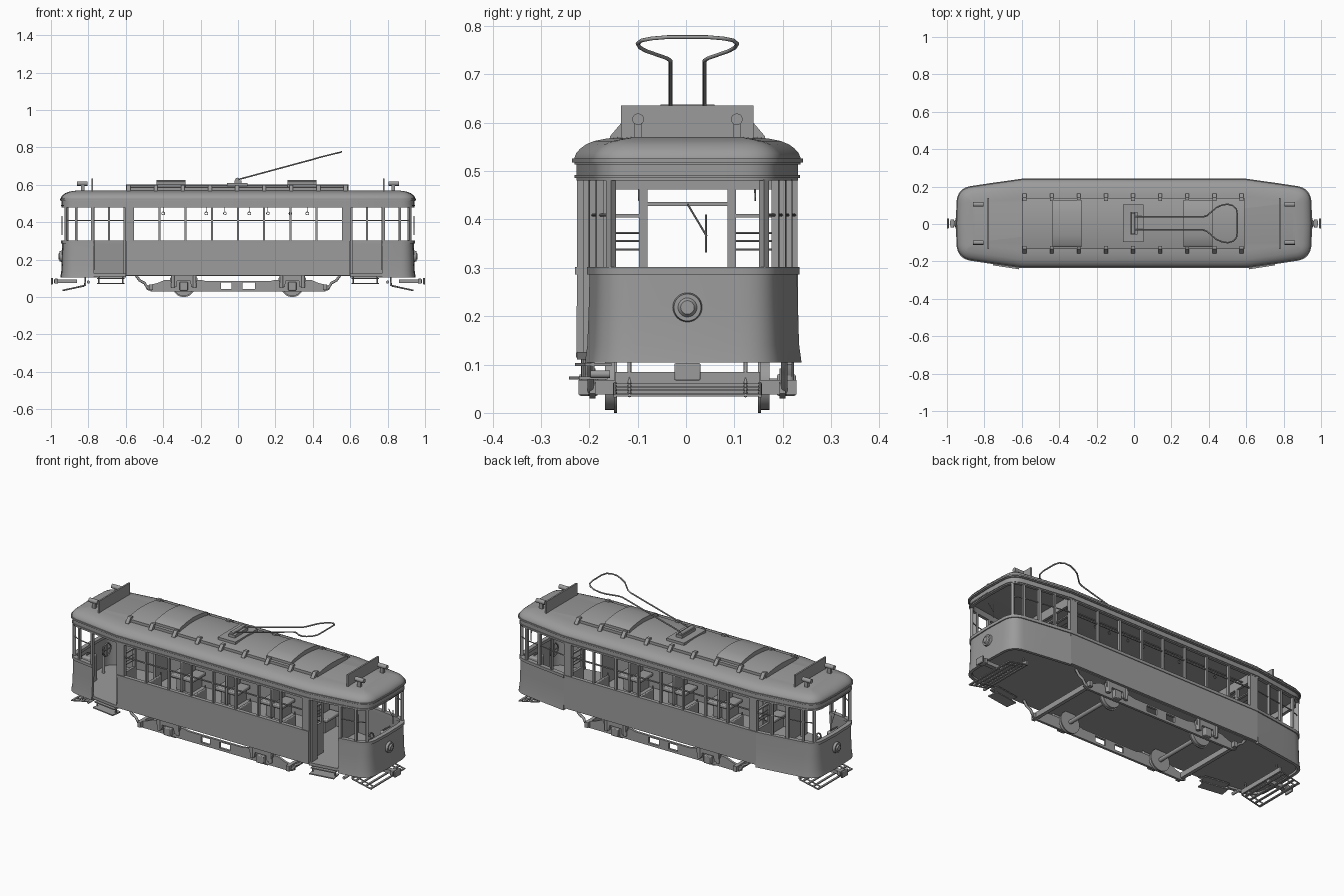
import bpy, bmesh, math
from mathutils import Vector, Matrix

if "Cube" in bpy.data.objects:
    bpy.data.objects.remove(bpy.data.objects["Cube"])

GREY = bpy.data.materials.new("dark_grey")
GREY.diffuse_color = (.33, .33, .33, 1)
GREY.use_nodes = True
GREY.node_tree.nodes["Principled BSDF"].inputs["Base Color"].default_value = GREY.diffuse_color


def finish(bm, name):
    bmesh.ops.recalc_face_normals(bm, faces=bm.faces)
    me = bpy.data.meshes.new(name)
    bm.to_mesh(me)
    bm.free()
    ob = bpy.data.objects.new(name, me)
    bpy.context.collection.objects.link(ob)
    return ob


def box(name, c, s, rz=0, bevel=0):
    bm = bmesh.new()
    m = Matrix.Translation(c) @ Matrix.Rotation(rz, 4, 'Z')
    bmesh.ops.create_cube(bm, size=1, matrix=m @ Matrix.Diagonal((*s, 1)))
    ob = finish(bm, name)
    if bevel:
        b = ob.modifiers.new("bevel", 'BEVEL')
        b.width, b.segments = bevel, 2
    return ob


def span(name, x, y, z, **k):
    """Box given by its ranges."""
    r = (x, y, z)
    return box(name, [(a + b) / 2 for a, b in r], [abs(b - a) for a, b in r], **k)


def rod(name, a, b, r, r2=None, n=16):
    a, b = Vector(a), Vector(b)
    bm = bmesh.new()
    m = Matrix.Translation((a + b) / 2) @ (b - a).to_track_quat('Z', 'Y').to_matrix().to_4x4()
    bmesh.ops.create_cone(bm, cap_ends=True, segments=n, radius1=r,
                          radius2=r if r2 is None else r2, depth=(b - a).length, matrix=m)
    return finish(bm, name)


def tube(name, pts, r, closed=False):
    cu = bpy.data.curves.new(name, 'CURVE')
    cu.dimensions, cu.bevel_depth, cu.bevel_resolution = '3D', r, 2
    sp = cu.splines.new('POLY')
    sp.points.add(len(pts) - 1)
    for p, q in zip(sp.points, pts):
        p.co = (*q, 1)
    sp.use_cyclic_u, cu.use_fill_caps = closed, True
    bpy.context.collection.objects.link(bpy.data.objects.new(name, cu))


def prism(name, pts, a0, a1, along_x=False):
    """Outline in x,z pushed along y, or outline in y,z pushed along x."""
    bm = bmesh.new()
    a, b = [[bm.verts.new((t, u, z) if along_x else (u, t, z)) for u, z in pts] for t in (a0, a1)]
    bm.faces.new(a)
    bm.faces.new(b)
    for i in range(len(pts)):
        j = (i + 1) % len(pts)
        bm.faces.new((a[i], a[j], b[j], b[i]))
    return finish(bm, name)


def band(name, path, sec, closed=False, cap=False):
    """Sweep a section of (outward offset, z) along a plan path; cap makes a lofted solid."""
    n, m, bm, rows = len(path), len(sec), bmesh.new(), []
    P = [Vector(p) for p in path]
    for i in range(n):
        a = P[i] - P[i - 1] if closed or i else P[1] - P[0]
        b = P[(i + 1) % n] - P[i] if closed or i < n - 1 else a
        na, nb = Vector((a.y, -a.x)).normalized(), Vector((b.y, -b.x)).normalized()
        o = (na + nb) / (1 + na.dot(nb))
        rows.append([bm.verts.new((*(P[i] + o * d), z)) for d, z in sec])
    for i in range(n if closed else n - 1):
        for j in range(m - 1 if cap else m):
            r, s, k = rows[i], rows[(i + 1) % n], (j + 1) % m
            bm.faces.new((r[j], s[j], s[k], r[k]))
    if cap:
        bm.faces.new([r[0] for r in rows])
        bm.faces.new([r[-1] for r in rows])
    elif not closed:
        bm.faces.new(rows[0])
        bm.faces.new(rows[-1])
    return finish(bm, name)


# Plan outline: straight sides, tapered cabs, rounded corners
Q = [(0.6, .228), (0.77, .204), (0.87, .189)]
for i in range(1, 9):
    t = i / 8
    Q.append(((1-t)**2*.87 + 2*t*(1-t)*.936 + t*t*.938, (1-t)**2*.189 + 2*t*(1-t)*.179 + t*t*.11))
Q.append((.942, 0))
END = [(x, -y) for x, y in Q] + Q[-2::-1]
MIR = [(-x, y) for x, y in reversed(END)]
RING = END + MIR
SIDES = {"front": [(-.6, -.228), (.6, -.228)], "back": [(.6, .228), (-.6, .228)]}
ENDS = {"right": END[1:], "left": MIR[:-1]}

# Body shell
for k, p in SIDES.items():
    band(k + "_side_panel", p, [(0, .3), (.002, .115), (-.014, .115), (-.014, .3)])
    band(k + "_belt_rail", p, [(.004, .302), (.004, .286), (-.018, .286), (-.018, .302)])
for k, p in ENDS.items():
    band(k + "_cab_panel", p, [(-.002, .3), (0, .22), (.003, .14), (.008, .104), (-.008, .104), (-.016, .3)])
    band(k + "_cab_belt_rail", p, [(.004, .302), (.004, .286), (-.02, .286), (-.02, .302)])
band("letter_board", RING, [(.001, .516), (.001, .48), (-.015, .48), (-.015, .516)], closed=True)
band("drip_moulding", RING, [(.005, .492), (.005, .486), (-.01, .486), (-.01, .492)], closed=True)
band("floor", RING, [(-.012, .112), (-.012, .126)], closed=True, cap=True)

# Roof
band("roof", RING, [(-.01, .512), (.006, .514), (.006, .527), (.002, .537), (-.006, .546),
                    (-.018, .555), (-.035, .562), (-.06, .567), (-.085, .57)], closed=True, cap=True)
band("gutter", RING, [(.011, .518), (.011, .526), (.0, .526), (.0, .518)], closed=True)

# Window posts and transoms of the saloon
for s in (-1, 1):
    for x in [-.42, -.28, -.14, 0, .14, .28, .42]:
        span("window_post", (x - .005, x + .005), (s*.227, s*.211), (.3, .482))
    for x in (-.58, .58):
        span("saloon_pillar", (x - .023, x + .023), (s*.228, s*.206), (.3, .482))
    span("window_transom", (-.56, .56), (s*.222, s*.215), (.406, .412))

for sx in (-1, 1):
    # Cab posts and transoms
    for sy in (-1, 1):
        a = -sx * sy * .15
        for x, y, w in [(.776, .196, .016), (.865, .182, .012)] + ([(.69, .209, .01)] if sy > 0 else []):
            box("cab_post", (sx*x, sy*y, .391), (w, .015, .184), rz=a)
        box("corner_post", (sx*.916, sy*.158, .391), (.014, .016, .184), rz=sx*sy*-.8)
        x0 = .775 if sy < 0 else .6
        y0 = .197 if sy < 0 else .222
        for p, q in [((x0, y0), (.865, .182)), ((.865, .182), (.916, .159))]:
            rod("cab_transom", (sx*p[0], sy*p[1], .409), (sx*q[0], sy*q[1], .409), .003, n=8)
        # Bulkhead between cab and saloon
        X = (sx*.578, sx*.592)
        span("bulkhead_panel", X, (sy*.09, sy*.215), (.12, .302))
        span("bulkhead_door_post", X, (sy*.083, sy*.1), (.12, .5))
        span("bulkhead_outer_post", X, (sy*.19, sy*.215), (.3, .5))
        span("bulkhead_transom", X, (sy*.09, sy*.2), (.404, .411))
        for z in (.338, .355, .372):
            rod("bulkhead_guard_bar", (sx*.585, sy*.1, z), (sx*.585, sy*.2, z), .0022, n=8)
        # Roof lamp
        y = sy*.102
        rod("roof_lamp", (sx*.805, y, .607), (sx*.86, y, .607), .012)
        span("roof_lamp_bracket", (sx*.82, sx*.84), (y - .008, y + .008), (.56, .6))
        # Running gear of this corner
        px = lambda pts: [(sx*u, v) for u, v in pts]
        prism("truck_side_frame", px([(.09, .03), (.465, .03), (.49, .04), (.49, .06), (.43, .075),
              (.39, .092), (.2, .092), (.17, .085), (.09, .085)]), sy*.19, sy*.203)
        prism("axle_yoke", px([(.215, .1), (.23, .112), (.35, .112), (.365, .1), (.36, .08), (.34, .055),
              (.33, .055), (.325, .085), (.255, .085), (.25, .055), (.24, .055), (.22, .08)]), sy*.203, sy*.216)
        span("axle_box", (sx*.268, sx*.312), (sy*.185, sy*.224), (.035, .08), bevel=.004)
        for x in (.232, .348):
            rod("axle_spring", (sx*x, sy*.21, .05), (sx*x, sy*.21, .112), .01)
        tube("truck_end_spring", [(sx*.46, sy*.2, .04), (sx*.485, sy*.2, .05), (sx*.5, sy*.2, .075),
             (sx*.525, sy*.2, .088), (sx*.545, sy*.2, .115)], .007)
        rod("wheel_tread", (sx*.29, sy*.15, .06), (sx*.29, sy*.17, .06), .054, n=32)
        rod("wheel_flange", (sx*.29, sy*.146, .06), (sx*.29, sy*.152, .06), .06, n=32)
        # Fender hangers
        tube("fender_hanger", [(sx*.815, sy*.12, .11), (sx*.82, sy*.12, .062), (sx*.935, sy*.12, .036)], .004)
    span("bulkhead_header", X, (-.215, .215), (.462, .51))
    span("bulkhead_door_rail", X, (-.09, .09), (.428, .436))
    rod("axle", (sx*.29, -.2, .06), (sx*.29, .2, .06), .011)
    span("truck_cross_beam", (sx*.455, sx*.475), (-.225, .225), (.038, .068))

    # Slatted fender under the cab
    for i in range(4):
        x = .84 + i*.031
        box("fender_slat", (sx*x, 0, .0575 - i*.007), (.011, .3, .006))
    span("fender_back_rail", (sx*.812, sx*.822), (-.15, .15), (.06, .085))
    for y in (-.15, .15):
        rod("fender_rail", (sx*.82, y, .06), (sx*.938, y, .035), .004, n=8)
    # Coupler
    span("coupler_shaft", (sx*.86, sx*.985), (-.012, .012), (.075, .095))
    span("coupler_head", (sx*.962, sx*.982), (-.022, .022), (.072, .098), bevel=.003)
    span("coupler_plate", (sx*.99, sx), (-.027, .027), (.067, .103), bevel=.003)
    rod("brake_hose", (sx*.8, -.2, .08), (sx*.8, -.16, .08), .008)
    # Headlamp
    rod("headlamp_ring", (sx*.938, 0, .218), (sx*.954, 0, .218), .031, .028, n=32)
    rod("headlamp_lens", (sx*.951, 0, .218), (sx*.961, 0, .218), .022, .014, n=32)
    # Wiper
    rod("wiper_arm", (sx*.941, 0, .432), (sx*.941, .04, .365), .002, n=8)
    rod("wiper_blade", (sx*.941, .038, .332), (sx*.941, .038, .41), .0022, n=8)
    # Driver controls
    span("controller", (sx*.86, sx*.915), (sx*.03, sx*.1), (.12, .275), bevel=.008)
    rod("controller_handle", (sx*.885, sx*.03, .285), (sx*.885, sx*.09, .285), .004, n=8)
    rod("brake_column", (sx*.885, -sx*.06, .12), (sx*.885, -sx*.06, .27), .008)
    wheel = [(sx*.865, -sx*.06 + .035*math.cos(i*math.pi/10), .262 + .035*math.sin(i*math.pi/10)) for i in range(20)]
    tube("brake_wheel", wheel, .004, closed=True)
    for i in (0, 5):
        rod("brake_wheel_spoke", wheel[i], wheel[i + 10], .003, n=8)
    # Door steps and folded door
    a = sx*.15
    for z, dy, w in ((.1, .012, .055), (.072, .002, .06)):
        box("door_step", (sx*.68, -.207 + dy, z), (.14, w, .006), rz=a)
    for x, y in ((.615, .215), (.745, .196)):
        rod("step_hanger", (sx*x, -y, .07), (sx*x, -y, .115), .004, n=8)
    box("door_sill", (sx*.685, -.207, .118), (.17, .018, .016), rz=a)
    box("folded_door", (sx*.607, -.19, .3), (.01, .05, .37))

    # Route board and roof hatches, arched to match the roof
    span("roof_board", (sx*.774, sx*.783), (-.137, .137), (.562, .635))
    prism("roof_hatch", [(-.125, .575), (-.125, .602), (-.115, .61), (-.06, .62), (0, .625), (.06, .62),
          (.115, .61), (.125, .602), (.125, .575)], .265 if sx > 0 else -.435, .42 if sx > 0 else -.28, True)

for s in (-1, 1):
    # Middle of the truck frame, pierced by two square openings
    Y = (s*.19, s*.203)
    span("truck_lower_bar", (-.09, .09), Y, (.03, .044))
    span("truck_upper_bar", (-.09, .09), Y, (.077, .085))
    span("truck_centre_post", (-.035, .025), Y, (.03, .085))
    # Sloping feet along the raised roof
    for i in range(9):
        x = -.585 + i*.145
        prism("roof_foot", [(s*.12, .56), (s*.162, .56), (s*.16, .572), (s*.138, .598), (s*.12, .598)], x - .01, x + .01, True)
    # Strap rails and straps
    y = .02 + s*.12
    rod("strap_rail", (-.58, y, .483), (.58, y, .483), .004, n=8)
    for x in (-.4, -.17, -.07, .06, .16, .28, .37):
        rod("strap", (x, y, .483), (x, y, .455), .002, n=6)
        tube("strap_ring", [(x + .008*math.cos(k*math.pi/5), y, .447 + .008*math.sin(k*math.pi/5)) for k in range(10)], .0018, closed=True)
    # Seats back to back
    for x in (-.42, -.14, .14, .42):
        span("seat_back", (x - .007, x + .007), (s*.09, s*.21), (.13, .298), bevel=.004)
        rod("seat_handle", (x, s*.095, .29), (x, s*.095, .312), .004, n=8)
        for d in (-1, 1):
            span("seat_cushion", (x + d*.007, x + d*.07), (s*.092, s*.21), (.195, .215), bevel=.005)
            span("seat_base", (x + d*.01, x + d*.045), (s*.11, s*.21), (.125, .196))

# Raised roof centre and current collector
prism("raised_roof", [(-.137, .562), (-.137, .585), (-.1, .593), (-.05, .599), (0, .601), (.05, .599),
                      (.1, .593), (.137, .585), (.137, .562)], -.6, .59, True)
span("collector_base", (-.06, .05), (-.098, .1), (.595, .609))
span("collector_mount", (-.02, .02), (-.06, .06), (.607, .624))
rod("collector_pivot", (-.005, -.056, .628), (-.005, .056, .628), .01)
h = [(0, .035, .628), (.37, .035, .728), (.39, .042, .733), (.44, .085, .748), (.47, .098, .755),
     (.5, .103, .763), (.53, .095, .77), (.548, .075, .774), (.553, .04, .777)]
tube("collector_bow", [(x, -y, z) for x, y, z in h] + h[::-1], .004)

# Colour, and smooth curved parts while keeping edges sharp
bpy.ops.object.select_all(action='DESELECT')
for ob in bpy.data.objects:
    ob.data.materials.append(GREY)
    ob.location.y += .003
    if ob.type == 'MESH':
        ob.select_set(True)
        bpy.context.view_layer.objects.active = ob
bpy.ops.object.shade_smooth_by_angle(angle=math.radians(30))
